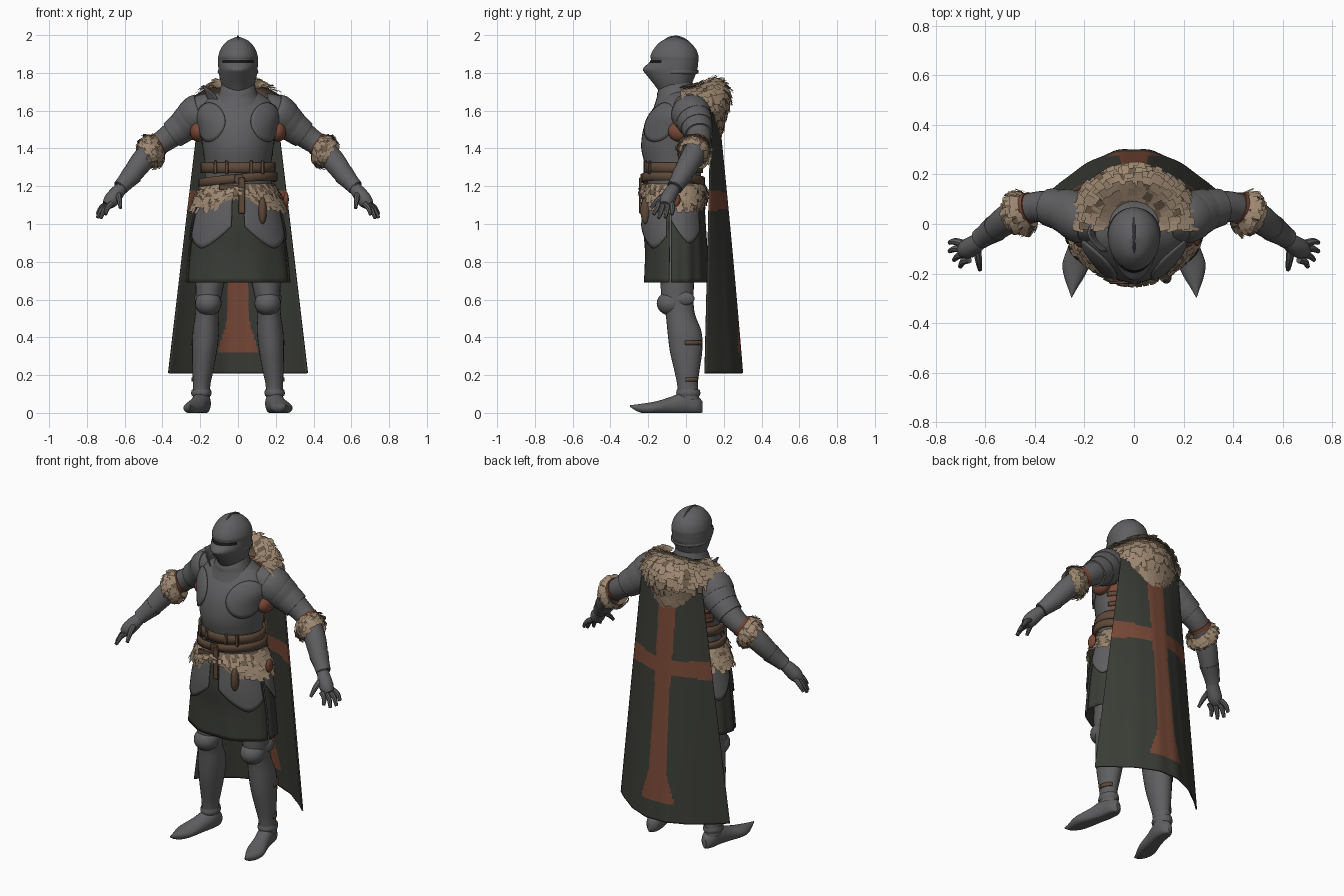
import bpy, bmesh, random
from math import sin, cos, pi, radians, exp
from mathutils import Vector as V

if "Cube" in bpy.data.objects:
    bpy.data.objects.remove(bpy.data.objects["Cube"])

random.seed(4)


def material(name, r, g, b):
    m = bpy.data.materials.new(name)
    m.diffuse_color = (r, g, b, 1)
    m.use_nodes = True
    m.node_tree.nodes["Principled BSDF"].inputs["Base Color"].default_value = m.diffuse_color
    return m


STEEL = material("steel", .115, .115, .12)
CLOTH = material("dark_green_cloth", .042, .045, .036)
RED = material("rust_red_cloth", .19, .066, .038)
FUR = material("tan_fur", .34, .245, .165)
FURDARK = material("brown_fur", .15, .105, .068)
LEATHER = material("brown_leather", .11, .066, .042)
BLACK = material("black_slit", .008, .008, .008)


def finish(name, bm, mats, rule=None, angle=40):
    bmesh.ops.remove_doubles(bm, verts=bm.verts, dist=1e-4)
    bmesh.ops.recalc_face_normals(bm, faces=bm.faces)
    if rule:
        for f in bm.faces:
            f.material_index = rule(f.calc_center_median())
    me = bpy.data.meshes.new(name)
    bm.to_mesh(me)
    bm.free()
    for m in mats:
        me.materials.append(m)
    me.shade_smooth()
    me.set_sharp_from_angle(angle=radians(angle))
    ob = bpy.data.objects.new(name, me)
    bpy.context.collection.objects.link(ob)
    return ob


def surf(name, f, nu, nv, mats, cap=False, rule=None, thick=0):
    """Grid surface from f(u, v), u and v in 0..1."""
    bm = bmesh.new()
    g = [[bm.verts.new(f(i / nu, j / nv)) for i in range(nu + 1)] for j in range(nv + 1)]
    for j in range(nv):
        for i in range(nu):
            bm.faces.new((g[j][i], g[j][i + 1], g[j + 1][i + 1], g[j + 1][i]))
    if cap:
        bmesh.ops.remove_doubles(bm, verts=bm.verts, dist=1e-4)
        bmesh.ops.holes_fill(bm, edges=[e for e in bm.edges if e.is_boundary], sides=0)
    ob = finish(name, bm, mats, rule)
    if thick:
        s = ob.modifiers.new("thickness", 'SOLIDIFY')
        s.thickness = thick
        s.offset = 0
    return ob


def spline(P, t):
    """Catmull-Rom value of the rows P at t in 0..1."""
    t = min(max(t, 0), 1) * (len(P) - 1)
    i = min(int(t), len(P) - 2)
    t -= i
    a, b, c, d = (P[min(max(i + k, 0), len(P) - 1)] for k in (-1, 0, 1, 2))
    return [.5 * (2 * q + (r - p) * t + (2 * p - 5 * q + 4 * r - s) * t * t
                  + (3 * q - p - 3 * r + s) * t ** 3) for p, q, r, s in zip(a, b, c, d)]


def body(rings, a, t, grow=0.0):
    """Rows z, cx, cy, half width, back depth, front depth, front sharpness."""
    z, cx, cy, rx, back, front, p = spline(rings, t)
    c = cos(a)
    y = cy - (front + grow) * c ** max(p, 1) if c > 0 else cy - (back + grow) * c
    return V((cx + (rx + grow) * sin(a), y, z))


def loft(name, rings, mats, n=32, k=4, **kw):
    rings = [r if len(r) == 7 else (*r[:5], r[4], 1) for r in rings]
    return surf(name, lambda u, v: body(rings, u * 2 * pi, v), n, k * (len(rings) - 1), mats, **kw)


def tube(name, pts, mat, n=16, k=4):
    """Round tube along rows x, y, z, radius."""
    def f(u, v):
        q = spline(pts, v)
        d = V(spline(pts, v + .01)[:3]) - V(spline(pts, v - .01)[:3])
        s = d.cross(V((.1, 1, .05))).normalized()
        w = d.cross(s).normalized()
        return V(q[:3]) + (s * cos(u * 2 * pi) + w * sin(u * 2 * pi)) * q[3]
    return surf(name, f, n, k * (len(pts) - 1), [mat], cap=True)


def ball(name, c, r, mat):
    return surf(name, lambda u, v: V((c[0] + r[0] * sin(pi * v) * cos(2 * pi * u),
                                      c[1] + r[1] * sin(pi * v) * sin(2 * pi * u),
                                      c[2] + r[2] * cos(pi * v))), 24, 14, [mat])


def fur(name, f, rows, cols, w, length, lift, centre):
    """Dark base surface with rows of overlapping tufts."""
    surf(name + "_base", f, 40, 12, [FURDARK])
    bm = bmesh.new()
    for j in range(rows):
        for i in range(cols):
            u = (i + random.uniform(.1, .9)) / cols
            v = min((j + random.uniform(.1, .9)) / rows, .95)
            p = f(u, v)
            du = (f(u + .01, v) - f(u - .01, v)).normalized()
            dv = (f(u, v + .02) - f(u, v - .02)).normalized()
            n = du.cross(dv).normalized()
            if n.dot(p - V(centre)) < 0:
                n = -n
            ww, ll = w * random.uniform(.7, 1.2), length * random.uniform(.7, 1.2)
            tip = p + dv * ll + n * lift * random.uniform(.5, 1.2) + du * random.uniform(-.2, .2) * ww
            root = p + n * .004
            face = bm.faces.new([bm.verts.new(x) for x in (
                root - du * ww / 2, root + du * ww / 2, tip + du * ww * .38, tip - du * ww * .38)])
            face.material_index = random.random() < .1
    finish(name + "_tufts", bm, [FUR, FURDARK])


# Helmet with pointed visor, eye slit and crest
loft("helmet", [(1.69, 0, -.05, .068, .06, .085, 1.2), (1.74, 0, -.05, .088, .08, .12, 1.3),
                (1.79, 0, -.05, .1, .1, .16, 1.4), (1.82, 0, -.05, .104, .11, .178, 1.4),
                (1.852, 0, -.05, .105, .114, .148, 1.2), (1.869, 0, -.05, .105, .116, .136, 1.1),
                (1.89, 0, -.05, .104, .116, .138, 1), (1.93, 0, -.05, .09, .1, .118, 1),
                (1.97, 0, -.055, .055, .063, .073, 1), (1.992, 0, -.06, .004, .004, .004, 1)],
     [STEEL, BLACK], n=48, cap=True,
     rule=lambda c: int(1.854 < c.z < 1.869 and c.y < -.1 and .006 < abs(c.x) < .086))
tube("helmet_crest", [(0, -.17, 1.923, .003), (0, -.12, 1.968, .005), (0, -.06, 1.993, .006),
                      (0, .01, 1.967, .005), (0, .056, 1.9, .004), (0, .06, 1.83, .003)], STEEL, 8)
loft("helmet_neck_rim", [(1.795, 0, -.04, .098, .098), (1.80, 0, -.04, .107, .107),
                         (1.815, 0, -.04, .106, .106)], [STEEL])
loft("gorget", [(1.62, 0, -.04, .15, .13), (1.67, 0, -.045, .115, .11), (1.70, 0, -.05, .1, .1),
                (1.75, 0, -.045, .085, .08)], [STEEL])

# Breastplate with padded cloth showing at the back, and plates before the shoulders
torso = [(1.18, 0, -.04, .18, .12, .16, 1), (1.3, 0, -.04, .175, .12, .175, 1),
         (1.4, 0, -.04, .187, .13, .197, 1), (1.5, 0, -.04, .2, .14, .187, 1),
         (1.58, 0, -.035, .21, .14, .16, 1), (1.65, 0, -.03, .175, .12, .115, 1),
         (1.70, 0, -.03, .1, .08, .075, 1)]
loft("breastplate", torso, [STEEL, RED], n=40, cap=True,
     rule=lambda c: int(1.3 < c.z < 1.56 and c.y > (-.085 if c.z > 1.44 else .0)))
for s in (-1, 1):
    surf("chest_side_plate", lambda u, v: body(torso, s * (radians(52) + radians(34) * v * cos(2 * pi * u)),
         .6 + .21 * v * sin(2 * pi * u), .009), 32, 6, [STEEL], thick=.006)
for t in (.26, .36):
    surf("back_strap", lambda u, v: body(torso, radians(105 + 150 * u), t + .04 * v, .006),
         24, 1, [LEATHER], thick=.006)

# Raised neck guard on one shoulder
surf("raised_neck_guard", lambda u, v: V((-.1 - .03 * v - .055 * sin(pi * u), -.11 + .15 * u,
     1.65 + .085 * v * (.5 + .5 * sin(pi * u)))), 14, 5, [STEEL], thick=.006)

# Arms, hands and shoulder plates, mirrored
for s in (-1, 1):
    def T(rows):
        return [(s * r[0], *r[1:]) for r in rows]
    arm = T([(.13, .01, 1.61, .085), (.205, .025, 1.585, .093), (.285, .055, 1.52, .077), (.38, .07, 1.45, .063),
             (.45, .055, 1.4, .058), (.51, .02, 1.33, .06), (.57, -.025, 1.25, .05), (.625, -.062, 1.19, .037)])
    tube("arm_armour", arm, STEEL, 20)
    for t, g in ((.16, .014), (.24, .012), (.32, .009)):
        q = [spline(arm, t + d) for d in (-.05, -.02, .03, .06)]
        tube("shoulder_lame", [(*r[:3], r[3] + g * m) for r, m in zip(q, (.3, .9, 1, .9))], STEEL, 24, 2)
    ball("armpit_cloth", (s * .212, -.03, 1.49), (.042, .065, .055), RED)
    q = [spline(arm, .5 + d) for d in (0, .02, .04)]
    tube("sleeve_band", [(*r[:3], r[3] + .005) for r in q], RED, 20, 1)
    tube("gauntlet_cuff", T([(.56, -.017, 1.262, .056), (.6, -.045, 1.217, .045),
                             (.622, -.06, 1.193, .042)]), STEEL)
    tube("hand", T([(.61, -.055, 1.2, .03), (.64, -.08, 1.165, .038), (.672, -.1, 1.125, .04),
                    (.695, -.11, 1.1, .028)]), STEEL)
    for k, tip in enumerate([(.745, -.075, 1.05), (.745, -.11, 1.033), (.727, -.145, 1.03), (.702, -.172, 1.05)]):
        b = (.69 - .008 * k, -.078 - .022 * k, 1.11)
        tube("finger", T([(*b, .015), (*[(p + q) / 2 + .006 for p, q in zip(b, tip)], .014),
                          (*tip, .009)]), STEEL, 8)
    tube("thumb", T([(.635, -.09, 1.165, .018), (.628, -.145, 1.13, .015), (.622, -.185, 1.085, .009)]), STEEL, 8)

    # Fur cuff at the elbow
    ax = V((s * .86, -.3, -.38)).normalized()
    sd = ax.cross(V((0, 1, 0))).normalized()
    up = ax.cross(sd)
    mid = V((s * .455, .045, 1.385))
    fur("elbow_fur", lambda u, v: mid + ax * (.075 * v - .04) + (sd * cos(2 * pi * u) + up * sin(2 * pi * u))
        * (.07 + .014 * sin(pi * v)), 6, 22, .028, .033, .01, mid)

    # Legs, knees and pointed shoes
    loft("leg_armour", [(z, s * x, y, rx, ry) for z, x, y, rx, ry in (
        (.07, .195, .015, .045, .055), (.15, .192, .008, .046, .055), (.22, .186, .005, .055, .066),
        (.33, .177, 0, .066, .086), (.43, .17, -.008, .07, .09), (.52, .165, -.03, .062, .078),
        (.6, .157, -.045, .066, .085), (.72, .145, -.045, .08, .09), (.9, .12, -.04, .095, .1),
        (1.15, .09, -.04, .09, .1))], [STEEL], n=24)
    ball("knee_plate", (s * .157, -.08, .58), (.07, .075, .065), STEEL)
    ball("knee_wing", (s * .21, -.005, .605), (.02, .05, .035), STEEL)
    for z, cx, r in ((.165, .191, .05), (.36, .174, .07)):
        surf("leg_strap", lambda u, v: V((s * (cx + r * cos(u * 1.3 - .1)),
             .004 + r * 1.22 * sin(u * 1.3 - .1), z + .022 * v)), 14, 1, [LEATHER], thick=.008)
    foot = [(.187, .088, .012, .05, .01), (.187, .06, .038, .09, 0), (.192, 0, .048, .115, 0),
            (.212, -.08, .05, .085, 0), (.232, -.155, .056, .062, 0), (.241, -.21, .042, .052, 0),
            (.248, -.26, .018, .032, .013), (.252, -.296, .002, .008, .033)]

    def shoe(u, v):
        x, y, w, h, z0 = spline(foot, v)
        return V((s * (x + w * cos(2 * pi * u)), y, max(0, z0 + h * (.44 + .56 * sin(2 * pi * u)))))
    surf("armoured_shoe", shoe, 24, 28, [STEEL], cap=True)
    loft("ankle_ring", [(z, s * .194, .012, r, r + .01) for z, r in ((.09, .05), (.105, .054), (.125, .05))], [STEEL])

# Cloth skirt in panels with steel thigh plates above it
skirt = [(1.17, 0, -.045, .195, .14, .165, 1), (1.0, 0, -.045, .235, .15, .18, 1),
         (.85, 0, -.045, .258, .16, .172, 1), (.69, 0, -.045, .272, .165, .178, 1)]
for name, a0, a1 in (("front_skirt", -76, 76), ("side_skirt", 79, 168), ("side_skirt", -168, -79)):
    surf(name, lambda u, v: body(skirt, radians(a0 + (a1 - a0) * u), v, .004 * sin(u * 22) * v),
         36, 14, [CLOTH], thick=.006)
for a0, a1, low in ((8, 72, .62), (-72, -8, .62), (80, 135, .56), (-135, -80, .56)):
    surf("thigh_plate", lambda u, v: body(skirt, radians(a0 + (a1 - a0) * u),
         v * (low - .2 * abs(2 * (u if a0 > 0 else 1 - u) - 1.2) ** 1.5), .011), 20, 10, [STEEL], thick=.006)

# Fur around the hips, shorter at the front centre
fur("hip_fur", lambda u, v: V(((.19 + .06 * v) * sin(2 * pi * u),
    -.045 - ((.178 if cos(2 * pi * u) > 0 else .14) + .012 * sin(pi * v)) * cos(2 * pi * u),
    1.215 - v * (.115 + .015 * abs(sin(2 * pi * u)) - .06 * max(0, cos(2 * pi * u)) ** 12))),
    6, 54, .034, .04, .013, (0, -.045, 1.15))

# Belts, buckles, hanging strap and pouches
for name, z, h, r, tilt in (("upper_belt", 1.27, .055, .012, 0), ("lower_belt", 1.21, .045, .022, .02)):
    surf(name, lambda u, v: body(torso, 2 * pi * u, 0, r) + V((0, -.008, z - 1.18 + h * v
         + tilt * sin(2 * pi * u + .5))), 40, 2, [LEATHER], thick=.012)


def box(name, c, d, mat):
    bm = bmesh.new()
    bmesh.ops.create_cube(bm, size=1)
    for v in bm.verts:
        v.co = V((v.co.x * d[0] + c[0], v.co.y * d[1] + c[1], v.co.z * d[2] + c[2]))
    ob = finish(name, bm, [mat])
    ob.modifiers.new("soft_edges", 'BEVEL').width = min(d) * .25


for x in (-.12, -.06, .07, .13):
    box("belt_loop", (x, -.225 + 1.9 * x * x, 1.3), (.018, .014, .07), LEATHER)
box("belt_buckle", (.005, -.236, 1.24), (.045, .012, .05), LEATHER)
box("hanging_strap", (.02, -.242, 1.15), (.034, .012, .19), LEATHER)
box("belt_strap", (-.05, -.236, 1.195), (.1, .012, .03), LEATHER)
ball("belt_pouch", (.13, -.215, 1.07), (.022, .026, .07), LEATHER)
ball("red_pouch", (.255, -.06, 1.13), (.014, .03, .04), RED)


# Long cape with a painted cross
def cape(u, v):
    s = 2 * u - 1
    edge, mid = .135 - .035 * v, .165 + .15 * v - .018 * v * v
    return V((s * (.2 + .168 * v), edge + (mid - edge) * cos(pi / 2 * s) ** .95
              + .006 * v * sin(s * 9) ** 2 * (1 - s * s), 1.64 - 1.43 * v))


def cross(c):
    post = abs(c.x) < .05 + .012 * abs(c.z - .9) + .05 * exp(-((c.z - .3) / .14) ** 2) and c.z > .325
    bar = abs(c.z - 1.125) < .042 + .25 * c.x * c.x
    return int(post or bar)


surf("cape", cape, 80, 130, [CLOTH, RED], rule=cross, thick=.008)

# Fur mantle over the back of the shoulders
mantle = [(.1, 1.75), (.165, 1.77), (.22, 1.73), (.24, 1.65), (.215, 1.55), (.19, 1.47)]


def mantle_at(u, v):
    a = radians(-92 + 184 * u)
    r, z = spline(mantle, v)
    k = sin(a) ** 2
    return V((r * sin(a), -.01 + r * cos(a), z + k * ((1.715 + (z - 1.75) * .55 - .25 * max(0, r - .12)) - z)))


fur("shoulder_fur", mantle_at, 12, 30, .04, .052, .012, (0, 0, 1.62))
